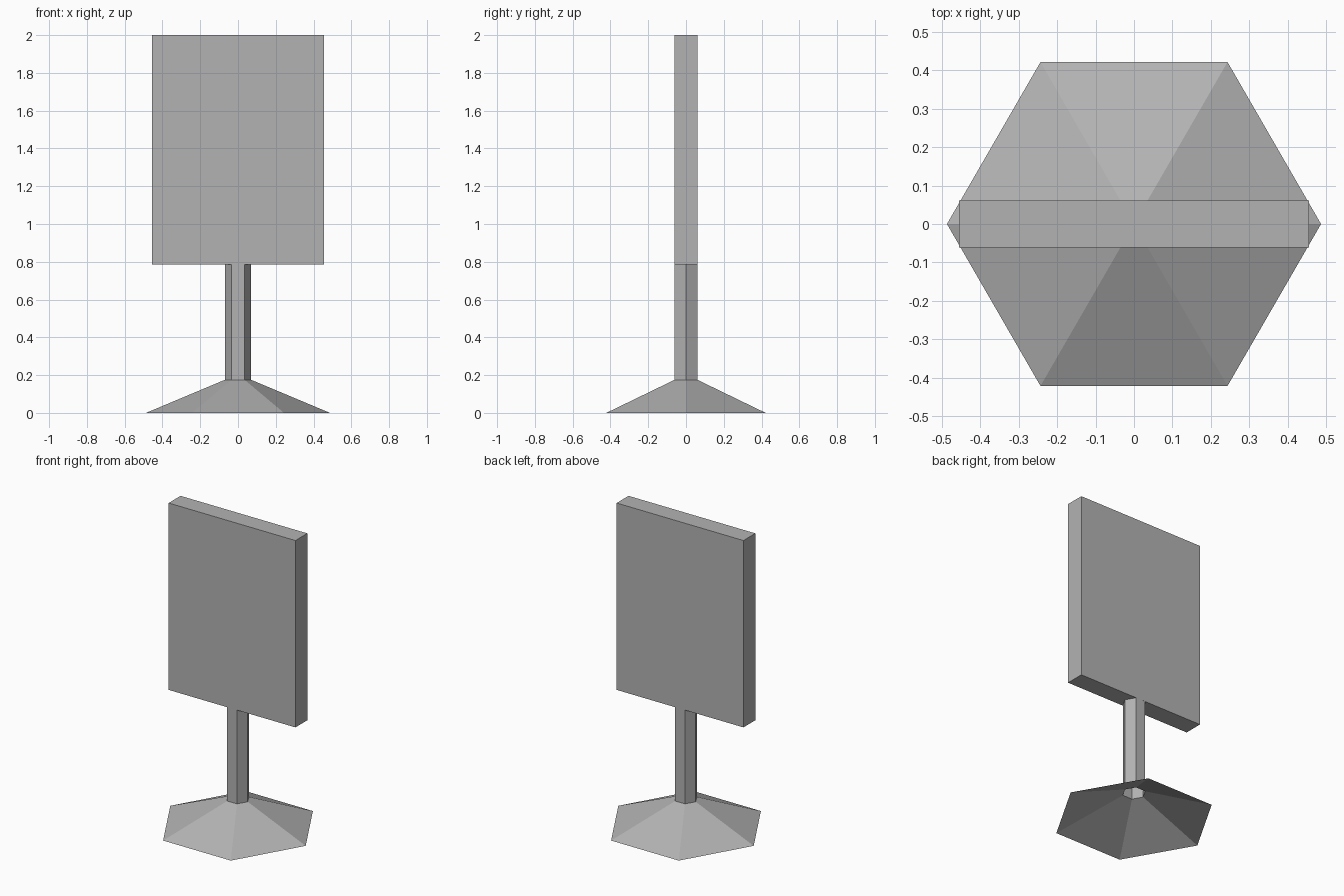
import bpy, bmesh, math

if "Cube" in bpy.data.objects:
    bpy.data.objects.remove(bpy.data.objects["Cube"])

SIDES = 6
BASE_R, POST_R = 0.487, 0.07
BASE_H, PANEL_Z, TOP = 0.175, 0.785, 2.0

# Mid grey finish shared by all parts
grey = bpy.data.materials.new("mid_grey")
grey.diffuse_color = (0.45, 0.45, 0.45, 1)
grey.use_nodes = True
grey.node_tree.nodes["Principled BSDF"].inputs["Base Color"].default_value = grey.diffuse_color


def tube(name, rings):
    """Open hexagonal shell through (radius, z) rings."""
    bm = bmesh.new()
    loops = [[bm.verts.new((r * math.cos(i * math.tau / SIDES),
                            r * math.sin(i * math.tau / SIDES), z))
              for i in range(SIDES)] for r, z in rings]
    for low, high in zip(loops, loops[1:]):
        for i in range(SIDES):
            j = (i + 1) % SIDES
            bm.faces.new((low[i], low[j], high[j], high[i]))
    mesh = bpy.data.meshes.new(name)
    bm.to_mesh(mesh)
    bm.free()
    mesh.materials.append(grey)
    obj = bpy.data.objects.new(name, mesh)
    bpy.context.collection.objects.link(obj)
    return obj


# Flared foot, open underneath
tube("base", [(BASE_R, 0), (POST_R, BASE_H)])

# Hollow hexagonal post
tube("post", [(POST_R, BASE_H), (POST_R, PANEL_Z)])

# Sign panel
bpy.ops.mesh.primitive_cube_add(size=1, location=(0, 0, (PANEL_Z + TOP) / 2))
panel = bpy.context.object
panel.name = "sign_panel"
panel.scale = (0.912, 0.122, TOP - PANEL_Z)
bpy.ops.object.transform_apply(location=False, rotation=False, scale=True)
panel.data.materials.append(grey)
